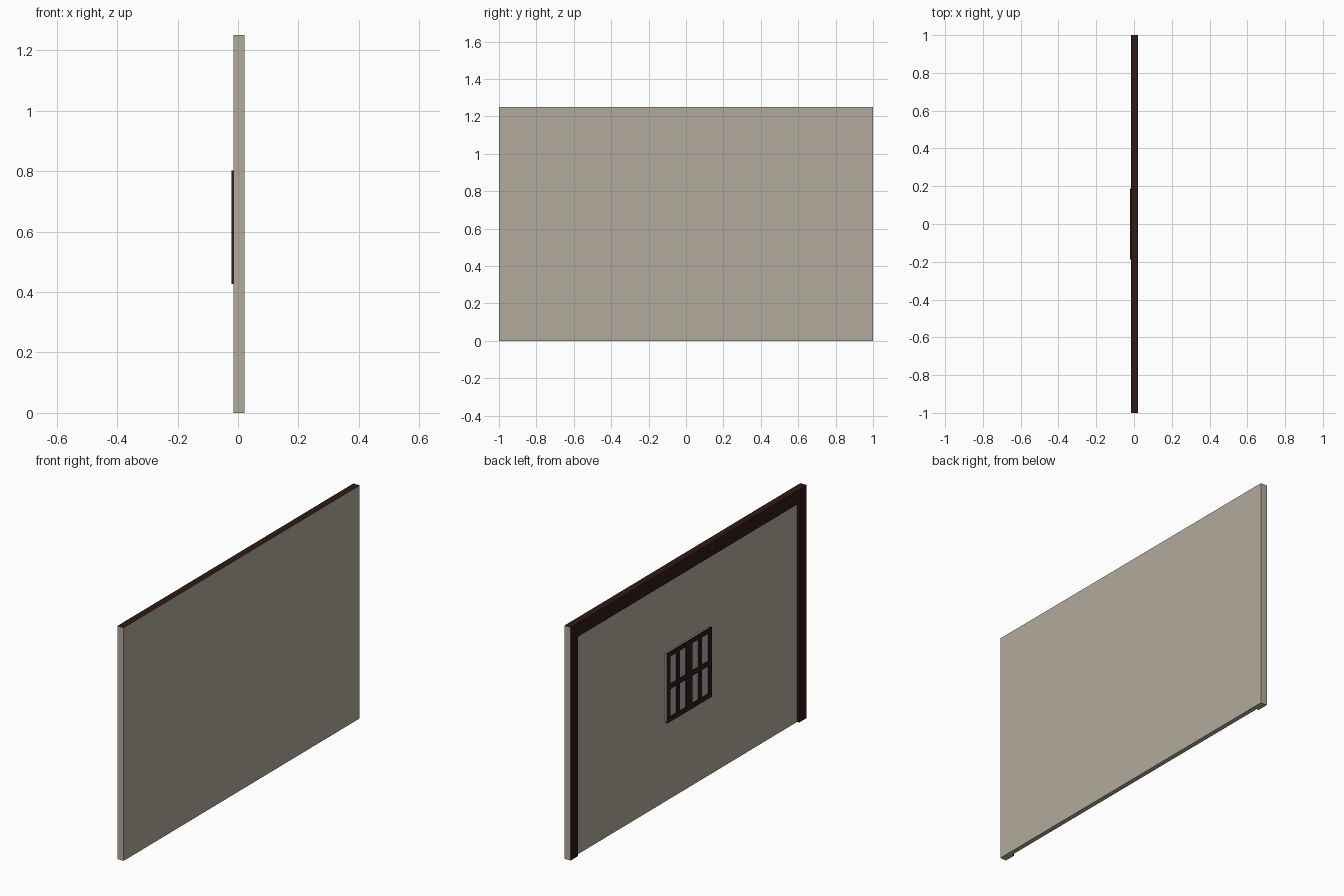
import bpy

if "Cube" in bpy.data.objects:
    bpy.data.objects.remove(bpy.data.objects["Cube"])


def material(name, rgb):
    m = bpy.data.materials.new(name)
    m.diffuse_color = (*rgb, 1)
    m.use_nodes = True
    m.node_tree.nodes["Principled BSDF"].inputs["Base Color"].default_value = m.diffuse_color
    return m


plaster = material("plaster", (0.45, 0.405, 0.335))
wood = material("dark_wood", (0.03, 0.01, 0.007))
glass = material("glass", (0.40, 0.40, 0.43))


def box(name, x, y, z, base, accent=None, accent_dirs=()):
    """Box from (min, max) ranges; faces pointing along accent_dirs get the accent material."""
    bpy.ops.mesh.primitive_cube_add(size=1, location=[sum(r) / 2 for r in (x, y, z)])
    ob = bpy.context.object
    ob.name = name
    ob.scale = [r[1] - r[0] for r in (x, y, z)]
    ob.data.materials.append(base)
    if accent:
        ob.data.materials.append(accent)
        for f in ob.data.polygons:
            axis = max(range(3), key=lambda i: abs(f.normal[i]))
            if ("+" if f.normal[axis] > 0 else "-") + "xyz"[axis] in accent_dirs:
                f.material_index = 1
    return ob


H = 1.25
BACK, PANEL, TRIM, FRONT = 0.0219, -0.0031, -0.0156, -0.0219
POST, BEAM = 0.0625, 0.0735

# plaster wall with a wooden top edge
box("wall_panel", (PANEL, BACK), (-1, 1), (0, H), plaster, wood, ("+z",))

# corner posts and top beam: timber faces, plaster ends
box("left_post", (TRIM, PANEL), (1 - POST, 1), (0, H), plaster, wood, ("-x", "-y", "+z"))
box("right_post", (TRIM, PANEL), (-1, POST - 1), (0, H), plaster, wood, ("-x", "+y", "+z"))
box("top_beam", (TRIM, PANEL), (POST - 1, 1 - POST), (H - BEAM, H), wood)

# window: two sashes of four panes each
W, BAR = 0.1875, 0.025
Z0, Z1 = 0.4265, 0.8015
mid = (Z0 + Z1) / 2
box("window_glass", (TRIM, PANEL), (-W + 0.005, W - 0.005), (Z0 + 0.005, Z1 - 0.005), glass)
for side, y0 in (("left", 0.0), ("right", -W)):
    for i in range(3):
        y = y0 + i * (W - BAR) / 2
        box(f"{side}_sash_stile_{i}", (FRONT, TRIM), (y, y + BAR), (Z0, Z1), wood)
    for i, z in enumerate((Z0, mid - BAR / 2, Z1 - BAR)):
        for j in range(2):
            y = y0 + BAR + j * (W - BAR) / 2
            box(f"{side}_sash_rail_{i}_{j}", (FRONT, TRIM),
                (y, y + (W - 3 * BAR) / 2), (z, z + BAR), wood)
